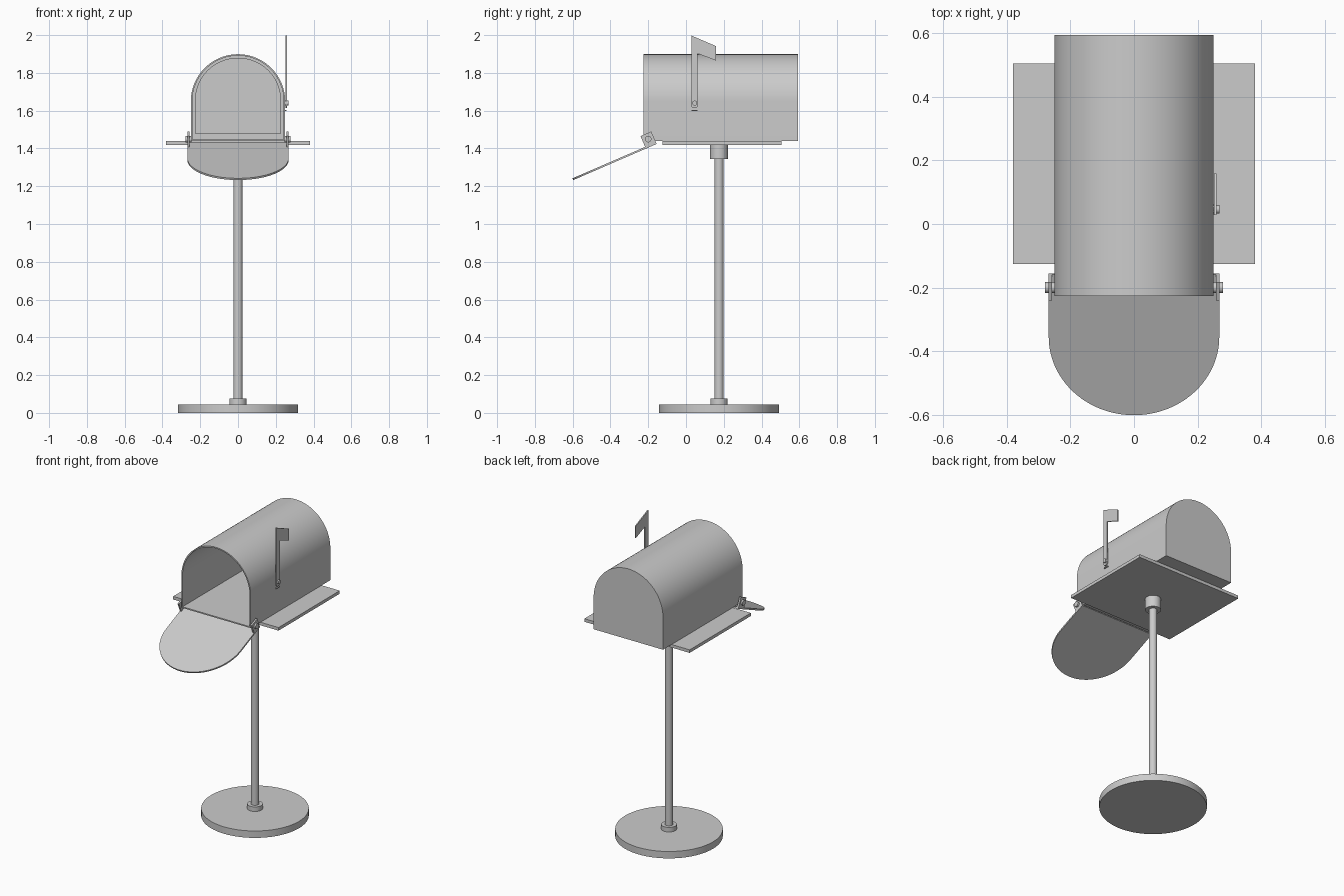
import bpy, bmesh, math
from mathutils import Vector

if "Cube" in bpy.data.objects:
    bpy.data.objects.remove(bpy.data.objects["Cube"])


def finish(name, bm):
    bmesh.ops.recalc_face_normals(bm, faces=bm.faces)
    me = bpy.data.meshes.new(name)
    bm.to_mesh(me)
    bm.free()
    ob = bpy.data.objects.new(name, me)
    bpy.context.collection.objects.link(ob)
    bpy.context.view_layer.objects.active = ob
    ob.select_set(True)
    bpy.ops.object.shade_smooth_by_angle(angle=math.radians(30))
    ob.select_set(False)
    return ob


def prism(name, pts, place, a, b, hole=None):
    """Extrude a 2D outline from depth a to b; place(u, v, depth) gives 3D.
    With a hole of the same point count the result is an open tube."""
    bm = bmesh.new()
    ring = lambda p, d: [bm.verts.new(place(u, v, d)) for u, v in p]
    rings = [ring(pts, a), ring(pts, b)]
    if hole:
        rings += [ring(hole, b), ring(hole, a)]
    else:
        bm.faces.new(rings[0])
        bm.faces.new(rings[1])
    n = len(pts)
    pairs = zip(rings, rings[1:] + rings[:1]) if hole else [rings]
    for p, q in pairs:
        for i in range(n):
            j = (i + 1) % n
            bm.faces.new((p[i], p[j], q[j], q[i]))
    return finish(name, bm)


def cylinder(name, r, center, depth, axis="Z", seg=48):
    pts = [(r * math.cos(2 * math.pi * i / seg), r * math.sin(2 * math.pi * i / seg)) for i in range(seg)]
    c = Vector(center)
    place = (lambda u, v, d: c + Vector((u, v, d))) if axis == "Z" else (lambda u, v, d: c + Vector((d, u, v)))
    return prism(name, pts, place, -depth / 2, depth / 2)


def box(name, lo, hi):
    pts = [(lo[0], lo[1]), (hi[0], lo[1]), (hi[0], hi[1]), (lo[0], hi[1])]
    return prism(name, pts, lambda u, v, d: (u, v, d), lo[2], hi[2])


def arch(r, bottom, spring, seg=48):
    arc = [(r * math.cos(math.pi * i / seg), spring + r * math.sin(math.pi * i / seg)) for i in range(seg + 1)]
    return [(-r, bottom), (r, bottom)] + arc


# stand
PY = 0.175
cylinder("base", 0.318, (0, PY, 0.0225), 0.045, seg=96)
cylinder("lower_collar", 0.046, (0, PY, 0.058), 0.034)
cylinder("pole", 0.024, (0, PY, 0.72), 1.36)
cylinder("upper_collar", 0.047, (0, PY, 1.383), 0.076)
box("mounting_plate", (-0.38, -0.125, 1.419), (0.38, 0.505, 1.439))

# box shell, back wall and raised panel on its inside
along_y = lambda u, v, d: (u, d, v)
prism("box_shell", arch(0.25, 1.439, 1.649), along_y, -0.226, 0.58, hole=arch(0.242, 1.447, 1.649))
prism("back_wall", arch(0.25, 1.439, 1.649), along_y, 0.58, 0.594)
prism("back_inner_panel", arch(0.228, 1.48, 1.652), along_y, 0.568, 0.581)

# open door, hinged low at the front
HY, HZ, TILT = -0.2, 1.449, math.radians(23.4)
C, S = math.cos(TILT), math.sin(TILT)


def door_space(x, u, v):
    return (x, HY - u * C - v * S, HZ - u * S + v * C)


prism("door", arch(0.268, -0.031, 0.182), lambda x, u, d: door_space(x, u, d), -0.041, -0.031)

# hinge ears and pins
for side, s in (("right", 1), ("left", -1)):
    ear = [(-0.031, -0.034), (0.031, -0.034), (0.031, 0.031), (-0.031, 0.031)]
    prism("hinge_ear_" + side, ear, lambda u, v, d: door_space(d, u, v), s * 0.257, s * 0.268)
    cylinder("hinge_pin_" + side, 0.017, (s * 0.262, HY, HZ), 0.034, "X", 24)

# signal flag
along_x = lambda u, v, d: (d, u, v)
flag = [(0.028, 1.622), (0.036, 1.613), (0.053, 1.613), (0.061, 1.622), (0.061, 1.903),
        (0.158, 1.865), (0.158, 1.942), (0.028, 1.998)]
prism("flag", flag, along_x, 0.252, 0.259)
cylinder("flag_pivot", 0.013, (0.258, 0.046, 1.64), 0.02, "X", 24)
box("flag_stop", (0.245, 0.03, 1.598), (0.258, 0.062, 1.604))
